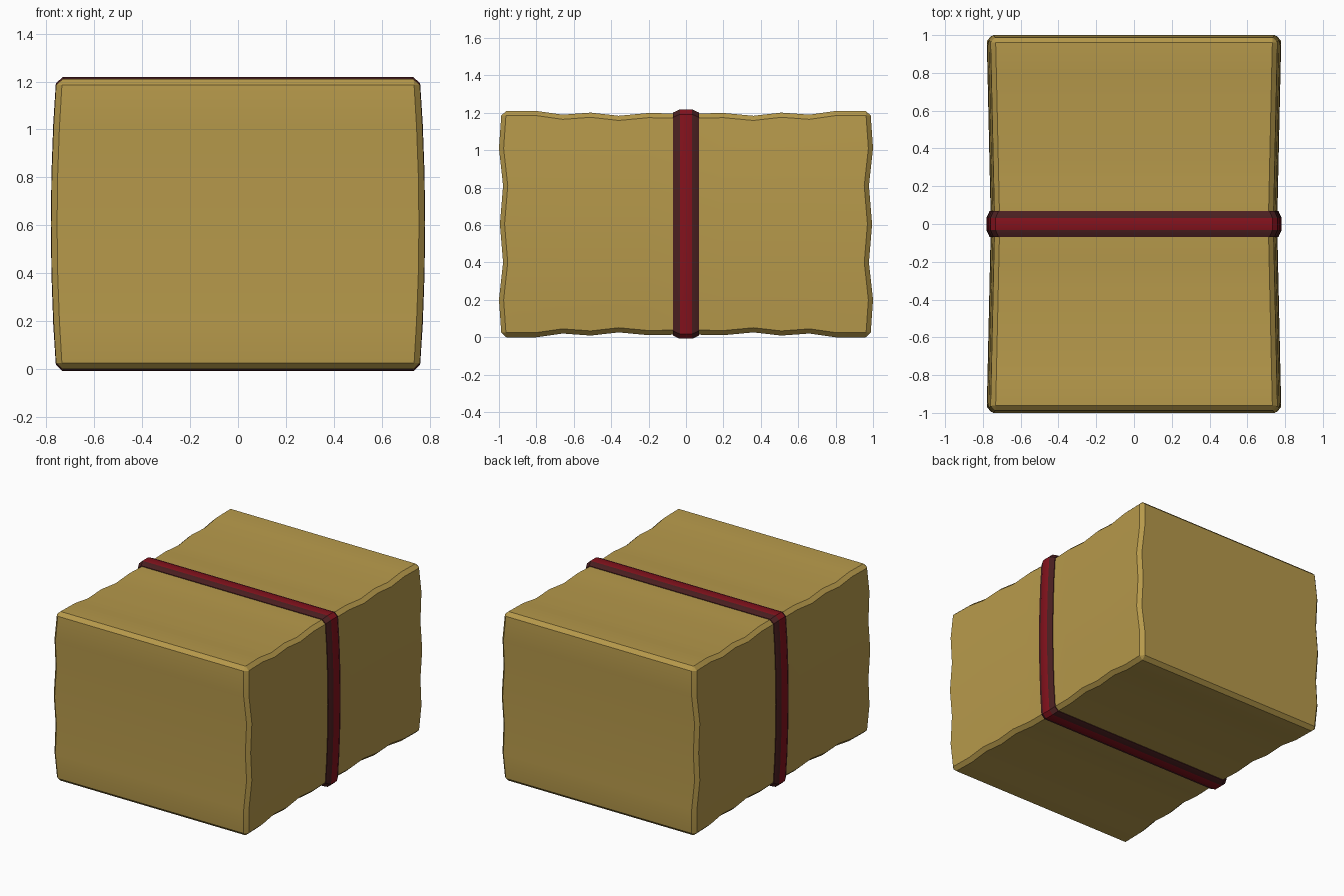
import bpy, bmesh

if "Cube" in bpy.data.objects:
    bpy.data.objects.remove(bpy.data.objects["Cube"])

H = 1.21          # height
MID = H / 2
C = 0.025         # chamfer size

# wavy profiles: top/bottom sink against |y|, end sink against z
TOP_WAVE = [(0, .015), (.2, .011), (.36, .026), (.51, .009), (.66, .02), (.8, 0), (1, 0)]
END_WAVE = [(0, .014), (.2, 0), (.4, .022), (.605, .005), (.81, .022), (1.01, 0), (H, .014)]


def lerp(table, t):
    for (a, va), (b, vb) in zip(table, table[1:]):
        if t <= b:
            return va + (vb - va) * max(0, t - a) / (b - a)
    return table[-1][1]


def shape(x, y, z):
    """Map a point of the plain chamfered box onto the worn bale."""
    sx, sy = (1 if x > 0 else -1), (1 if y > 0 else -1)
    nx = x - sx * (.022 * ((z - MID) / MID) ** 2 + .022 * (1 - abs(y)))
    ny = y - sy * lerp(END_WAVE, z) if abs(y) > .9 else y
    sink = lerp(TOP_WAVE, abs(y))
    nz = z
    if z > H - 2 * C:
        nz -= sink
    elif z < 2 * C:
        nz += sink
    return nx, ny, nz


def material(name, color):
    m = bpy.data.materials.new(name)
    m.diffuse_color = (*color, 1)
    m.use_nodes = True
    m.node_tree.nodes["Principled BSDF"].inputs["Base Color"].default_value = m.diffuse_color
    return m


def finish(bm, name, mats):
    bmesh.ops.recalc_face_normals(bm, faces=bm.faces)
    me = bpy.data.meshes.new(name)
    bm.to_mesh(me)
    bm.free()
    ob = bpy.data.objects.new(name, me)
    bpy.context.collection.objects.link(ob)
    for m in mats:
        me.materials.append(m)
    bpy.ops.object.select_all(action='DESELECT')
    ob.select_set(True)
    bpy.context.view_layer.objects.active = ob
    bpy.ops.object.shade_smooth_by_angle(angle=0.5)
    return ob


# bale: chamfered box, cut into strips, then made wavy
bm = bmesh.new()
bmesh.ops.create_cube(bm, size=1)
for v in bm.verts:
    v.co = (v.co.x * 1.56, v.co.y * 2, (v.co.z + .5) * H)
bmesh.ops.bevel(bm, geom=bm.edges[:], offset=C, segments=1, affect='EDGES')
cuts = [((0, s * y, 0), (0, 1, 0)) for y, _ in TOP_WAVE[1:-1] for s in (-1, 1)]
cuts += [((0, 0, 0), (0, 1, 0))]
cuts += [((0, 0, z), (0, 0, 1)) for z, _ in END_WAVE[1:-1]]
for co, no in cuts:
    bmesh.ops.bisect_plane(bm, geom=bm.verts[:] + bm.edges[:] + bm.faces[:],
                           plane_co=co, plane_no=no)
for v in bm.verts:
    v.co = shape(*v.co)
finish(bm, "bale", [material("straw", (.47, .32, .07))])

# strap: raised band following the bale's middle section
half = [(.78 - C, 0), (.78, C)] + [(.78, z) for z, _ in END_WAVE[1:-1]] + [(.78, H - C), (.78 - C, H)]
section = half + [(-x, z) for x, z in reversed(half)]
profile = [(-.07, -.015), (-.07, .006), (-.033, .023), (.033, .023), (.07, .006), (.07, -.015)]

bm = bmesh.new()
rings = []
for y, off in profile:
    ring = []
    for x, z in section:
        px, _, pz = shape(x, 0, z)
        ring.append(bm.verts.new((px * (1 + off / .757), y,
                                  MID + (pz - MID) * (1 + off / .59))))
    rings.append(ring)
n = len(section)
for k in range(len(rings)):
    a, b = rings[k], rings[(k + 1) % len(rings)]
    for i in range(n):
        j = (i + 1) % n
        f = bm.faces.new((a[i], a[j], b[j], b[i]))
        f.material_index = 0 if k == 2 else 1
finish(bm, "strap", [material("strap_red", (.23, .006, .012)),
                     material("strap_edge", (.07, .014, .015))])
